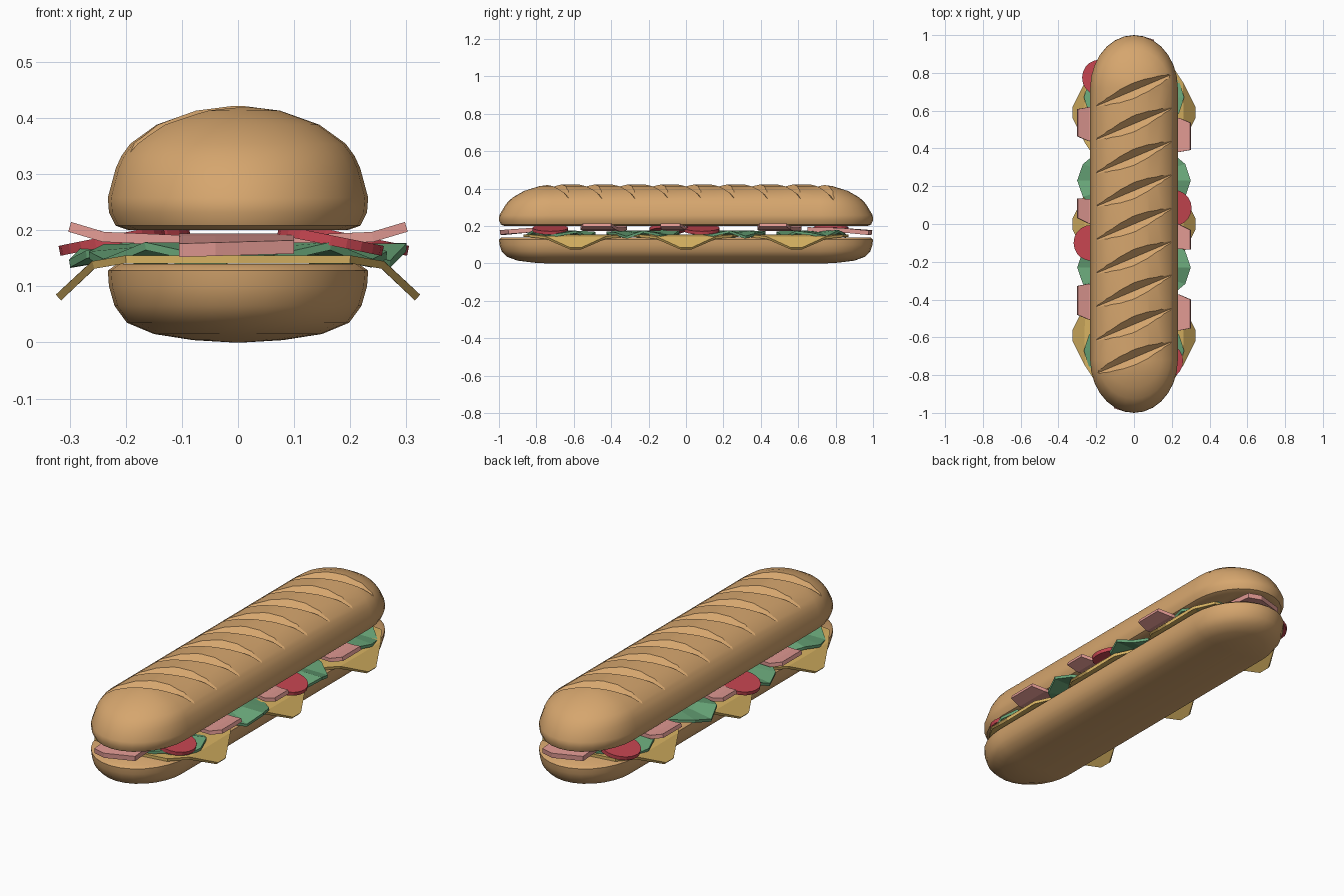
import bpy, bmesh, math

if "Cube" in bpy.data.objects:
    bpy.data.objects.remove(bpy.data.objects["Cube"])


def material(name, rgb):
    m = bpy.data.materials.new(name)
    m.diffuse_color = (*rgb, 1)
    m.use_nodes = True
    m.node_tree.nodes["Principled BSDF"].inputs["Base Color"].default_value = m.diffuse_color
    return m


BREAD = material("bread crust", (0.67, 0.38, 0.155))
CHEESE = material("cheese yellow", (0.67, 0.44, 0.12))
LETTUCE = material("lettuce green", (0.14, 0.38, 0.19))
HAM = material("ham pink", (0.75, 0.32, 0.29))
TOMATO = material("tomato red", (0.56, 0.06, 0.08))


def finish(name, bm, mat):
    bmesh.ops.recalc_face_normals(bm, faces=bm.faces)
    me = bpy.data.meshes.new(name)
    bm.to_mesh(me)
    bm.free()
    ob = bpy.data.objects.new(name, me)
    bpy.context.collection.objects.link(ob)
    me.materials.append(mat)
    return ob


def loft(bm, rows, closed=False):
    """Skin quads between rows of points; closed rows wrap round."""
    vs = [[bm.verts.new(p) for p in r] for r in rows]
    n = len(rows[0])
    for a, b in zip(vs, vs[1:]):
        for i in range(n if closed else n - 1):
            j = (i + 1) % n
            bm.faces.new((a[i], a[j], b[j], b[i]))
    return vs


def smooth(ob, deg):
    bpy.ops.object.select_all(action='DESELECT')
    ob.select_set(True)
    bpy.context.view_layer.objects.active = ob
    bpy.ops.object.shade_smooth_by_angle(angle=math.radians(deg))


def bun(name, layers):
    """Stack of long rounded outlines: (half width, half length, z)."""
    rows = []
    for w, L, z in layers:
        e = L - 0.72
        row = []
        for s in (1, -1):
            for i in range(15):
                a = math.pi * i / 14
                row.append((s * w * math.cos(a), s * (0.72 + e * math.sin(a)), z))
        rows.append(row)
    bm = bmesh.new()
    vs = loft(bm, rows, True)
    bm.faces.new(vs[0])
    bm.faces.new(vs[-1])
    return finish(name, bm, BREAD)


def sheet(name, rows, thick, mat, closed=False):
    bm = bmesh.new()
    loft(bm, rows, closed)
    bmesh.ops.remove_doubles(bm, verts=bm.verts, dist=0.0005)
    ob = finish(name, bm, mat)
    mod = ob.modifiers.new("thickness", 'SOLIDIFY')
    mod.thickness = thick
    mod.offset = 0
    return ob


# Bread halves
bottom = bun("bottom_bun", [
    (0.012, 0.74, 0.0), (0.08, 0.81, 0.004), (0.15, 0.90, 0.015), (0.198, 0.955, 0.035),
    (0.22, 0.985, 0.065), (0.23, 0.997, 0.10), (0.232, 1.0, 0.128), (0.215, 0.985, 0.14)])
smooth(bottom, 40)
top = bun("top_bun", [
    (0.195, 0.97, 0.20), (0.218, 0.99, 0.208), (0.23, 1.0, 0.232), (0.232, 0.998, 0.258),
    (0.218, 0.967, 0.31), (0.208, 0.95, 0.332), (0.192, 0.925, 0.354), (0.145, 0.865, 0.388),
    (0.075, 0.785, 0.413), (0.012, 0.73, 0.421)])

# Diagonal score cuts in the crust
bm = bmesh.new()
for k in range(-4, 5):
    rows = []
    for i in range(11):
        x = -0.2 + 0.04 * i
        w = 1 - (x / 0.2) ** 2 + 0.01
        y = 0.177 * k + 0.42 * x
        z = 0.255 + 0.166 * math.sqrt(1 - (abs(x) / 0.232) ** 2.3)
        z -= 0.15 * max(0, abs(y) - 0.72)
        a, d = 0.042 * w, 0.036 * w
        rows.append([(x, y, z - d), (x, y + 2 * a, z + d), (x, y - 2 * a, z + d)])
    vs = loft(bm, rows, True)
    bm.faces.new(vs[0])
    bm.faces.new(vs[-1])
cutter = finish("score_cutter", bm, BREAD)
cutter.hide_render = True
mod = top.modifiers.new("scores", 'BOOLEAN')
mod.operation = 'DIFFERENCE'
mod.solver = 'EXACT'
mod.object = cutter
bpy.context.view_layer.update()
cut_mesh = bpy.data.meshes.new_from_object(top.evaluated_get(bpy.context.evaluated_depsgraph_get()))
top.modifiers.clear()
top.data = cut_mesh
bpy.data.objects.remove(cutter)
smooth(top, 32)

# Cheese slices with corners drooping over both sides
for n, cy in enumerate((-0.59, 0, 0.59)):
    half = [(0.32, 0.03, 0.08), (0.258, 0.16, 0.138), (0.2, 0.25, 0.148)]
    st = [(-x, h, z) for x, h, z in half] + [(0, 0.28, 0.148)] + half[::-1]
    sheet(f"cheese_{n}", [[(x, cy + t * h, z) for t in (-1, 0, 1)] for x, h, z in st],
          0.014, CHEESE)

# Wavy lettuce leaves
for n, (cy, rx, ry) in enumerate(((-0.67, 0.265, 0.19), (-0.23, 0.3, 0.2),
                                  (0.23, 0.3, 0.2), (0.67, 0.265, 0.19))):
    rows = []
    for r in (0, 0.65, 1):
        row = []
        for i in range(14):
            a = 2 * math.pi * i / 14
            z = 0.17 - 0.015 * r * r + 0.017 * r * r * math.sin(5 * a + n)
            row.append((rx * r * math.cos(a), cy + ry * r * math.sin(a), z))
        rows.append(row)
    sheet(f"lettuce_{n}", rows, 0.014, LETTUCE, True)

# Tomato slices, tilted down outwards
for n, (x, y) in enumerate(((-0.18, 0.775), (-0.225, -0.1), (0.21, 0.085), (0.165, -0.725))):
    bpy.ops.mesh.primitive_cylinder_add(vertices=20, radius=0.095, depth=0.018,
                                        location=(x, y, 0.182),
                                        rotation=(0, math.copysign(0.2, x), 0))
    ob = bpy.context.object
    ob.name = f"tomato_{n}"
    ob.data.materials.append(TOMATO)

# Ham strips across the filling, ends turned up
for n, (cy, slope, h) in enumerate(((-0.44, -0.12, 0.095), (0, -0.28, 0.065), (0.5, -0.12, 0.09))):
    st = [(-0.3, 0.206), (-0.24, 0.188), (-0.1, 0.182), (0.1, 0.182), (0.24, 0.188), (0.3, 0.206)]
    sheet(f"ham_{n}", [[(x, cy + slope * x + t * h * (0.8 if abs(x) > 0.29 else 1), z)
                        for t in (-1, 1)] for x, z in st], 0.018, HAM)

# Ham slices poking out of both ends
for s, name in ((1, "ham_front"), (-1, "ham_back")):
    rows = [[(s * x, s * y, z) for x in (-0.105, -0.04, 0.1)]
            for y, z in ((-0.98, 0.164), (-0.83, 0.178), (-0.65, 0.182))]
    rows[0] = [(-0.105 * s, -0.975 * s, 0.164), (-0.04 * s, -0.995 * s, 0.166), (0.1 * s, -0.95 * s, 0.17)]
    sheet(name, rows, 0.024, HAM)
